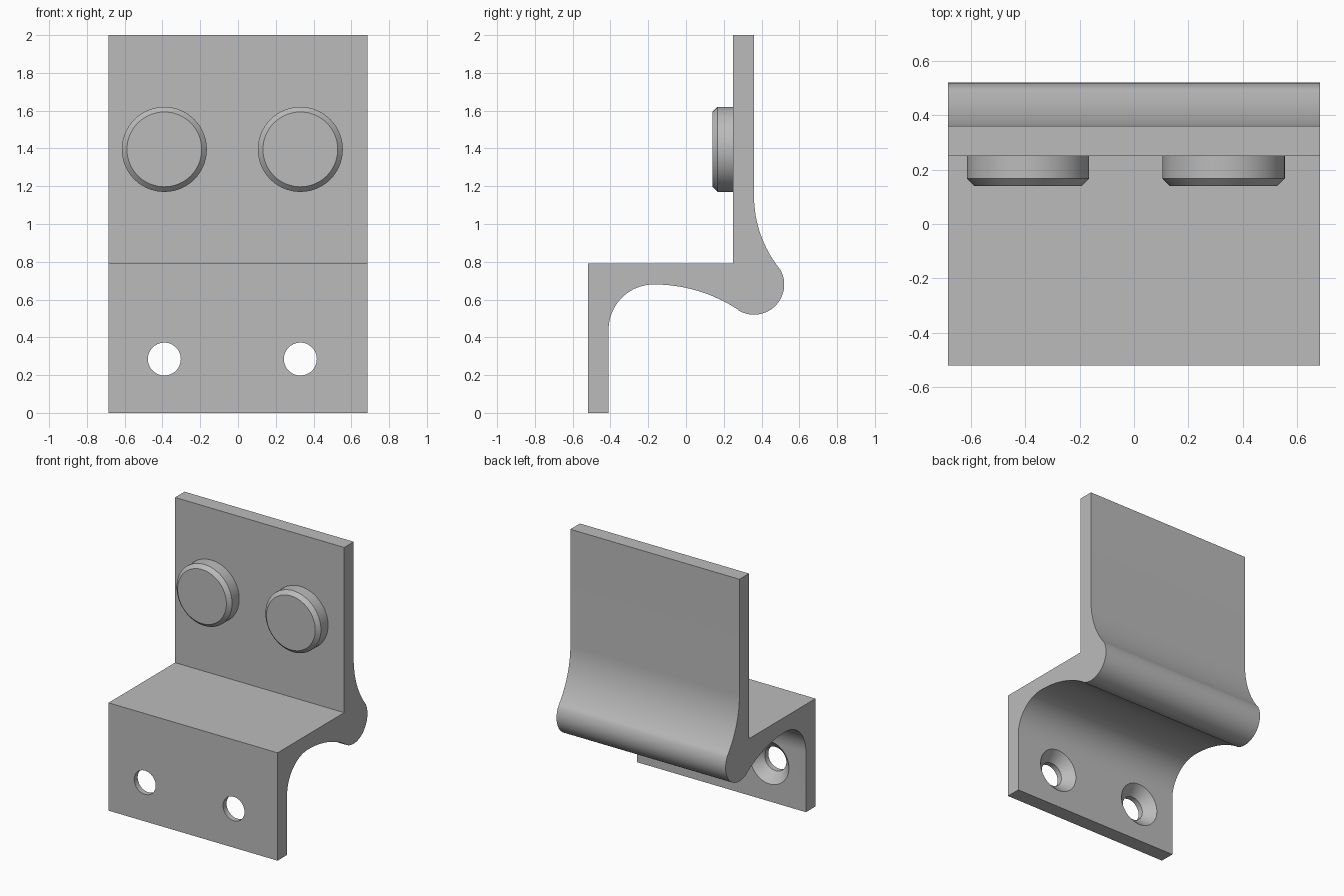
import bpy, bmesh
from math import sin, cos, radians, pi, asin, atan2
from mathutils import Matrix

cube = bpy.data.objects.get("Cube")
if cube:
    bpy.data.objects.remove(cube, do_unlink=True)

# One plain grey finish
grey = bpy.data.materials.new("plain grey")
grey.use_nodes = True
colour = (0.5, 0.5, 0.5, 1)
grey.diffuse_color = colour
grey.node_tree.nodes["Principled BSDF"].inputs["Base Color"].default_value = colour

HALF_WIDTH = 0.685
COLUMNS = (-0.39, 0.33)


def make_object(name, bm):
    bmesh.ops.recalc_face_normals(bm, faces=bm.faces)
    mesh = bpy.data.meshes.new(name)
    bm.to_mesh(mesh)
    bm.free()
    mesh.materials.append(grey)
    obj = bpy.data.objects.new(name, mesh)
    bpy.context.collection.objects.link(obj)
    return obj


def smooth(obj, angle=25):
    bpy.ops.object.select_all(action="DESELECT")
    obj.select_set(True)
    bpy.context.view_layer.objects.active = obj
    bpy.ops.object.shade_smooth_by_angle(angle=radians(angle))


def arc(cy, cz, r, start, end, steps):
    angles = [start + (end - start) * i / steps for i in range(steps + 1)]
    return [(cy + r * cos(a), cz + r * sin(a)) for a in angles]


def turned(name, rings, x, z, sides=64):
    """Closed solid turned about the y axis from (y, radius) rings."""
    bm = bmesh.new()
    loops = []
    for y, r in rings:
        loops.append([bm.verts.new((x + r * cos(2 * pi * i / sides), y,
                                    z + r * sin(2 * pi * i / sides)))
                      for i in range(sides)])
    for a, b in zip(loops, loops[1:]):
        for i in range(sides):
            j = (i + 1) % sides
            bm.faces.new((a[i], a[j], b[j], b[i]))
    bm.faces.new(loops[0])
    bm.faces.new(loops[-1])
    return make_object(name, bm)


# Bracket side profile: foot, inner fillet, long sweep, rounded heel, back sweep
lobe_y, lobe_z, lobe_r = 0.36, 0.68, 0.16
sweep_r, back_r = 0.81, 0.62
sweep_end = asin(0.44 / sweep_r)
back_end = asin(0.38 / back_r)
profile = [(-0.52, 0), (-0.41, 0)]
profile += arc(-0.17, 0.44, 0.24, pi, pi / 2, 16)
profile += arc(-0.17, 0.68 - sweep_r, sweep_r, pi / 2, pi / 2 - sweep_end, 16)[1:]
profile += arc(lobe_y, lobe_z, lobe_r, atan2(-0.13, -0.09), atan2(0.09, 0.13), 32)[1:-1]
profile += arc(0.36 + back_r, 1.15, back_r, pi + back_end, pi, 16)
profile += [(0.36, 2), (0.25, 2), (0.25, 0.79), (-0.52, 0.79)]

bm = bmesh.new()
side = bm.faces.new([bm.verts.new((-HALF_WIDTH, y, z)) for y, z in profile])
extruded = bmesh.ops.extrude_face_region(bm, geom=[side], use_keep_orig=True)
moved = [g for g in extruded["geom"] if isinstance(g, bmesh.types.BMVert)]
bmesh.ops.translate(bm, verts=moved, vec=(2 * HALF_WIDTH, 0, 0))
bracket = make_object("bracket", bm)

# Countersunk screw holes through the foot, wide end at the back
for x in COLUMNS:
    rings = [(-0.56, 0.087), (-0.48, 0.087), (-0.41, 0.157), (-0.40, 0.167)]
    cutter = turned("hole_cutter", rings, x, 0.285)
    cutter.hide_render = True
    cut = bracket.modifiers.new("screw_hole", "BOOLEAN")
    cut.operation = "DIFFERENCE"
    cut.solver = "EXACT"
    cut.object = cutter
    bpy.context.view_layer.objects.active = bracket
    bpy.ops.object.modifier_apply(modifier=cut.name)
    bpy.data.objects.remove(cutter, do_unlink=True)
smooth(bracket)

# Chamfered round buttons on the upright plate
for name, x in zip(("right_button", "left_button"), COLUMNS):
    rings = [(0.26, 0.225), (0.167, 0.225), (0.14, 0.198)]
    smooth(turned(name, rings, x, 1.395))
